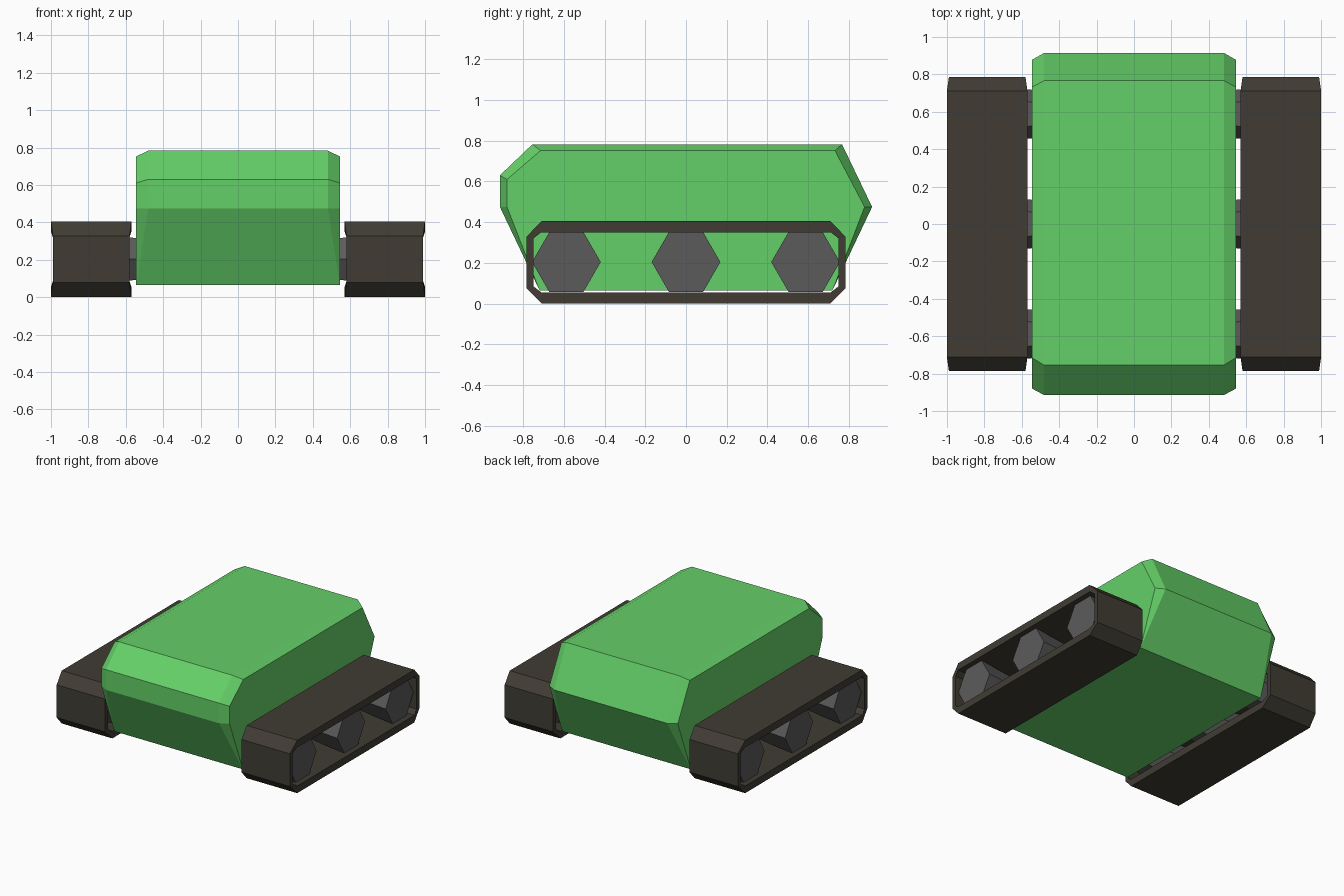
import bpy, bmesh, math

if "Cube" in bpy.data.objects:
    bpy.data.objects.remove(bpy.data.objects["Cube"])


def material(name, rgb):
    m = bpy.data.materials.new(name)
    m.diffuse_color = (*rgb, 1)
    m.use_nodes = True
    m.node_tree.nodes["Principled BSDF"].inputs["Base Color"].default_value = m.diffuse_color
    return m


GREEN = material("green_paint", (0.13, 0.63, 0.14))
RUBBER = material("dark_rubber", (0.052, 0.046, 0.034))
STEEL = material("dark_steel", (0.105, 0.105, 0.105))


def loft(name, loops, mat, closed=False, mirror=False):
    """Skin a row of equal-length point loops; cap the ends or close the ring."""
    bm = bmesh.new()
    rings = [[bm.verts.new(p) for p in loop] for loop in loops]
    n = len(rings[0])
    pairs = list(zip(rings, rings[1:]))
    if closed:
        pairs.append((rings[-1], rings[0]))
    else:
        bm.faces.new(rings[0])
        bm.faces.new(rings[-1])
    for a, b in pairs:
        for i in range(n):
            j = (i + 1) % n
            bm.faces.new((a[i], a[j], b[j], b[i]))
    bmesh.ops.remove_doubles(bm, verts=bm.verts, dist=1e-4)
    bmesh.ops.recalc_face_normals(bm, faces=bm.faces)
    me = bpy.data.meshes.new(name)
    bm.to_mesh(me)
    bm.free()
    me.materials.append(mat)
    ob = bpy.data.objects.new(name, me)
    bpy.context.collection.objects.link(ob)
    if mirror:
        ob.modifiers.new("mirror", 'MIRROR').use_axis[0] = True
    return ob


# Hull: side profile (y, z) with a chamfer that fades out at the bottom corners
BOTTOM = [(0.72, 0.065), (-0.72, 0.065)]
OUTER = [(-0.915, 0.475), (-0.915, 0.63), (-0.755, 0.783), (0.767, 0.783), (0.915, 0.475)]
INNER = [(-0.88, 0.475), (-0.88, 0.61), (-0.715, 0.752), (0.732, 0.752), (0.878, 0.475)]


def hull_loop(side, x, profile):
    return ([(side * 0.545, y, z) for y, z in BOTTOM] +
            [(side * x, y, z) for y, z in profile])


loft("hull", [hull_loop(-1, 0.545, INNER), hull_loop(-1, 0.48, OUTER),
              hull_loop(1, 0.48, OUTER), hull_loop(1, 0.545, INNER)], GREEN)


# Tracks: hollow eight-sided bands, very slightly narrower at the end walls
def track_loop(x, inset, half_y, z0, z1, cy, cz):
    y = half_y
    pts = [(-y + cy, z0), (y - cy, z0), (y, z0 + cz), (y, z1 - cz),
           (y - cy, z1), (-y + cy, z1), (-y, z1 - cz), (-y, z0 + cz)]
    return [(x + (inset if abs(p[0]) > 0.73 else 0), *p) for p in pts]


outer = (0.785, 0.0, 0.405, 0.075, 0.077)
inner = (0.75, 0.055, 0.35, 0.038, 0.03)
loft("track", [track_loop(0.57, 0.01, *outer), track_loop(1.0, -0.01, *outer),
               track_loop(1.0, -0.01, *inner), track_loop(0.57, 0.01, *inner)],
     RUBBER, closed=True, mirror=True)


# Wheels: tapered six-sided rollers running into the hull
def hexagon(x, r, cy):
    return [(x, cy + r * math.cos(i * math.pi / 3), 0.204 + r * math.sin(i * math.pi / 3))
            for i in range(6)]


for label, cy in (("front", -0.588), ("middle", 0.0), ("rear", 0.588)):
    loft(label + "_wheel", [hexagon(0.53, 0.128, cy), hexagon(0.96, 0.169, cy)],
         STEEL, mirror=True)
